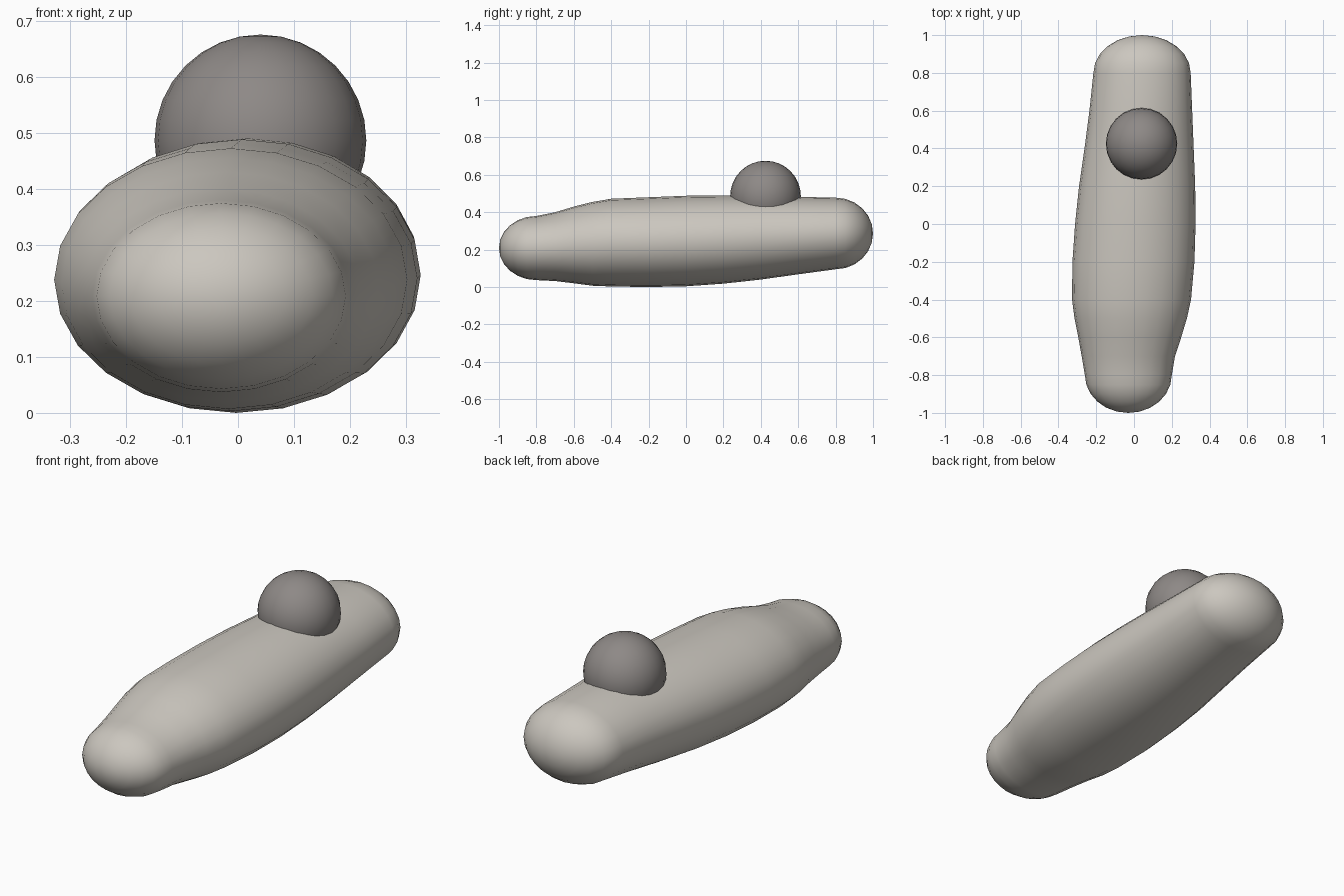
import bpy, bmesh, math

if "Cube" in bpy.data.objects:
    bpy.data.objects.remove(bpy.data.objects["Cube"])

def material(name, rgb):
    m = bpy.data.materials.new(name)
    m.diffuse_color = (*rgb, 1)
    m.use_nodes = True
    m.node_tree.nodes["Principled BSDF"].inputs["Base Color"].default_value = m.diffuse_color
    return m

hull_paint = material("warm light grey", (0.60, 0.57, 0.52))
dome_paint = material("mid grey", (0.27, 0.25, 0.24))
SIDES = 24

# Body stations: y, left x, right x, bottom z, top z
stations = [
    (-0.80, -0.26, 0.20, 0.037, 0.38),
    (-0.70, -0.277, 0.217, 0.032, 0.40),
    (-0.60, -0.295, 0.25, 0.02, 0.43),
    (-0.50, -0.315, 0.28, 0.007, 0.455),
    (-0.40, -0.328, 0.302, 0.003, 0.472),
    (-0.20, -0.326, 0.32, 0.0, 0.48),
    (0.00, -0.312, 0.326, 0.004, 0.488),
    (0.20, -0.291, 0.324, 0.018, 0.49),
    (0.40, -0.262, 0.316, 0.04, 0.488),
    (0.60, -0.236, 0.308, 0.068, 0.482),
    (0.80, -0.215, 0.30, 0.095, 0.478),
]
rings = [(y, (l + r) / 2, (b + t) / 2, (r - l) / 2, (t - b) / 2)
         for y, l, r, b, t in stations]

# Rounded ends grow from the first and last station
def cap(ring, direction):
    y, cx, cz, rx, rz = ring
    return [(y + direction * 0.2 * math.sin(a), cx, cz, rx * math.cos(a), rz * math.cos(a))
            for a in (math.pi / 2 * i / 6 for i in range(1, 6))]

rings = cap(rings[0], -1)[::-1] + rings + cap(rings[-1], 1)

bm = bmesh.new()
loops = []
for y, cx, cz, rx, rz in rings:
    loops.append([bm.verts.new((cx + rx * math.cos(2 * math.pi * i / SIDES), y,
                                cz + rz * math.sin(2 * math.pi * i / SIDES)))
                  for i in range(SIDES)])
for a, b in zip(loops, loops[1:]):
    for i in range(SIDES):
        j = (i + 1) % SIDES
        bm.faces.new((a[i], a[j], b[j], b[i]))
for loop, ring, y in ((loops[0], rings[0], -1), (loops[-1], rings[-1], 1)):
    tip = bm.verts.new((ring[1], y, ring[2]))
    for i in range(SIDES):
        bm.faces.new((loop[i], loop[(i + 1) % SIDES], tip))
bmesh.ops.recalc_face_normals(bm, faces=bm.faces)
mesh = bpy.data.meshes.new("body")
bm.to_mesh(mesh)
bm.free()
mesh.shade_smooth()
mesh.materials.append(hull_paint)
bpy.context.collection.objects.link(bpy.data.objects.new("body", mesh))

# Dome sunk into the top of the body
bpy.ops.mesh.primitive_uv_sphere_add(segments=24, ring_count=16, radius=0.189,
                                     location=(0.04, 0.425, 0.486))
dome = bpy.context.object
dome.name = "dome"
dome.data.shade_smooth()
dome.data.materials.append(dome_paint)
